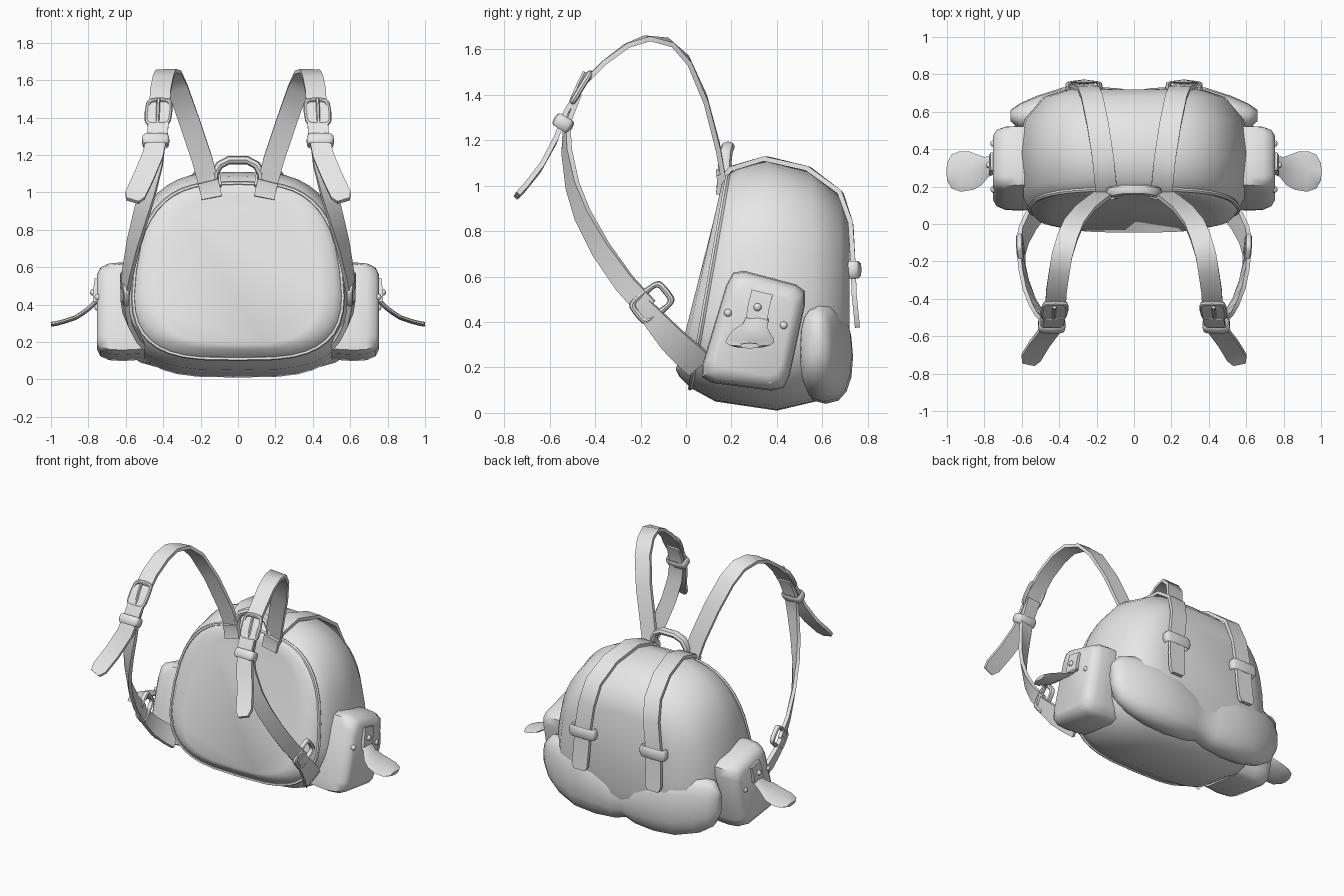
import bpy, bmesh, math
from mathutils import Vector, Matrix

if "Cube" in bpy.data.objects:
    bpy.data.objects.remove(bpy.data.objects["Cube"])

grey = bpy.data.materials.new("plain grey")
grey.use_nodes = True
grey.diffuse_color = (0.8, 0.8, 0.8, 1)
grey.node_tree.nodes["Principled BSDF"].inputs["Base Color"].default_value = (0.8, 0.8, 0.8, 1)

X, Y, Z = Vector((1, 0, 0)), Vector((0, 1, 0)), Vector((0, 0, 1))


def finish(name, bm, mirror, angle=40):
    bmesh.ops.recalc_face_normals(bm, faces=bm.faces)
    mesh = bpy.data.meshes.new(name)
    bm.to_mesh(mesh)
    bm.free()
    mesh.materials.append(grey)
    ob = bpy.data.objects.new(name, mesh)
    bpy.context.collection.objects.link(ob)
    bpy.ops.object.select_all(action='DESELECT')
    ob.select_set(True)
    bpy.context.view_layer.objects.active = ob
    bpy.ops.object.shade_smooth_by_angle(angle=math.radians(angle))
    if mirror:
        ob.modifiers.new("Mirror", 'MIRROR').use_mirror_merge = False
    return ob


def loft(name, rings, mirror=True, closed=False, angle=40):
    """Skin a list of equal point rings, capping open ends."""
    bm = bmesh.new()
    vs = [[bm.verts.new(p) for p in ring] for ring in rings]
    n = len(vs[0])
    for i in range(len(vs) if closed else len(vs) - 1):
        a, b = vs[i], vs[(i + 1) % len(vs)]
        for j in range(n):
            k = (j + 1) % n
            bm.faces.new((a[j], a[k], b[k], b[j]))
    if not closed:
        bm.faces.new(vs[0])
        bm.faces.new(vs[-1])
    return finish(name, bm, mirror, angle)


def sweep(name, pts, w0, w1, widths, thick, sides=4, mirror=True):
    """Sweep a flat (4) or oval cross-section along pts, turning from w0 to w1."""
    pts = [Vector(p) for p in pts]
    last = len(pts) - 1
    rings = []
    for i, p in enumerate(pts):
        t = (pts[min(i + 1, last)] - pts[max(i - 1, 0)]).normalized()
        w = w0.lerp(w1, i / last)
        w = (w - t * w.dot(t)).normalized()
        n = t.cross(w)
        hw = widths[min(i, len(widths) - 1)] / 2
        if sides == 4:
            corners = [(1, 1), (-1, 1), (-1, -1), (1, -1)]
        else:
            corners = [(math.cos(a * math.tau / sides), math.sin(a * math.tau / sides)) for a in range(sides)]
        rings.append([p + w * hw * a + n * thick / 2 * b for a, b in corners])
    return loft(name, rings, mirror)


def power(c, n):
    return math.copysign(abs(c) ** (2 / n), c)


def frame(name, centre, u, v, hu, hv, r, rn, steps=20):
    """Rounded rectangular loop: r is the radial and rn the axial thickness."""
    c, u, v = Vector(centre), u.normalized(), v.normalized()
    n = u.cross(v)
    rings = []
    for i in range(steps):
        a = math.tau * i / steps
        d = u * power(math.cos(a), 5) * hu + v * power(math.sin(a), 5) * hv
        out = d.normalized()
        rings.append([c + d + out * r * math.cos(b * math.tau / 8) + n * rn * math.sin(b * math.tau / 8)
                      for b in range(8)])
    return loft(name, rings, closed=True)


# Main bag: sections from front panel to back
def section(yb, yt, zb, zt, wb, wt, grow=0.0, steps=40):
    ring = []
    for i in range(steps):
        a = math.tau * i / steps
        u, v = power(math.cos(a), 3.4), power(math.sin(a), 3)
        h = (v + 1) / 2
        w = wt + (wb - wt) * (1 - h * h) + grow
        ring.append(Vector((u * w, yb + (yt - yb) * h, zb - grow + (zt - zb + 2 * grow) * h)))
    return ring


rim = (0.02, 0.185, 0.11, 1.05, 0.58, 0.46)
bag = [(-0.045, 0.155, 0.19, 0.98, 0.45, 0.34), (-0.03, 0.16, 0.16, 1.02, 0.54, 0.42), rim,
       (0.13, 0.24, 0.05, 1.085, 0.63, 0.48), (0.4, 0.36, 0.01, 1.11, 0.64, 0.50),
       (0.57, 0.55, 0.05, 1.06, 0.61, 0.47), (0.68, 0.68, 0.15, 0.95, 0.50, 0.40),
       (0.72, 0.72, 0.25, 0.82, 0.37, 0.33)]
loft("bag_body", [section(*s) for s in bag], mirror=False, angle=50)

# Piping around the front panel
path = section(*rim)
mid = sum(path, Vector()) / len(path)
loft("front_piping", [[p + (p - mid).normalized() * 0.012 * math.cos(b * math.tau / 6)
                       + Y * 0.012 * math.sin(b * math.tau / 6) for b in range(6)] for p in path],
     mirror=False, closed=True)

# Two-lobed pouch across the lower back: x, y centre, y half, z bottom, z top
half = [(0, 0.60, 0.11, 0.07, 0.36), (0.08, 0.61, 0.115, 0.05, 0.39), (0.22, 0.615, 0.12, 0.04, 0.45),
        (0.38, 0.61, 0.12, 0.05, 0.48), (0.52, 0.59, 0.095, 0.09, 0.48), (0.61, 0.575, 0.07, 0.15, 0.46),
        (0.66, 0.58, 0.03, 0.24, 0.40)]
stations = [(-s[0],) + s[1:] for s in half[:0:-1]] + half
loft("lower_back_pouch", [[(x, yc + yh * power(math.cos(a * math.tau / 16), 2.5),
                            (zb + zt) / 2 + (zt - zb) / 2 * power(math.sin(a * math.tau / 16), 2.3))
                           for a in range(16)] for x, yc, yh, zb, zt in stations], mirror=False, angle=60)

# Side pockets: rounded four-cornered outline, shrinking outward
corners = [Vector((0, y, z)) for y, z in ((0.05, 0.14), (0.44, 0.09), (0.54, 0.55), (0.20, 0.64))]
centre = sum(corners, Vector()) / 4
outline = []
for i, c in enumerate(corners):
    prev, nxt = corners[i - 1], corners[(i + 1) % 4]
    outline += [c.lerp(prev, 0.16), c.lerp(prev, 0.04).lerp(nxt, 0.04), c.lerp(nxt, 0.16)]
loft("side_pockets", [[centre + (p - centre) * s + X * x for p in outline]
                      for x, s in ((0.5, 0.97), (0.62, 1), (0.69, 0.98), (0.735, 0.9), (0.755, 0.75))], angle=50)

# Rivets on the pockets
bm = bmesh.new()
for x, y, z in ((0.75, 0.185, 0.44), (0.75, 0.43, 0.385), (0.725, 0.125, 0.205), (0.725, 0.37, 0.14),
                (0.775, 0.315, 0.465)):
    bmesh.ops.create_uvsphere(bm, u_segments=10, v_segments=6, radius=0.018,
                              matrix=Matrix.Translation((x, y, z)))
finish("pocket_rivets", bm, True)

# Pocket tab and the tongue that flares out from it
sweep("pocket_tabs", [(0.757, 0.335, 0.53), (0.765, 0.32, 0.47), (0.765, 0.31, 0.41)], Y, Y, [0.095], 0.02)
sweep("pocket_tongues", [(0.755, 0.315, 0.42), (0.79, 0.305, 0.385), (0.83, 0.29, 0.355), (0.87, 0.285, 0.33),
                         (0.93, 0.28, 0.31), (0.975, 0.28, 0.298), (1.0, 0.28, 0.295)],
      Y, Y, [0.10, 0.11, 0.17, 0.205, 0.215, 0.18, 0.09], 0.025, sides=8)

# Shoulder straps: arch with hanging tail, then the lower run
sweep("shoulder_strap_tops", [(0.14, 0.175, 0.98), (0.19, 0.14, 1.17), (0.26, 0.085, 1.38), (0.32, 0.01, 1.55),
                              (0.355, -0.07, 1.63), (0.385, -0.17, 1.648), (0.40, -0.26, 1.615),
                              (0.415, -0.36, 1.54), (0.42, -0.45, 1.45), (0.43, -0.53, 1.32),
                              (0.455, -0.575, 1.2), (0.505, -0.64, 1.08), (0.55, -0.715, 0.985),
                              (0.565, -0.745, 0.955)],
      Vector((1, 0, -0.15)), Vector((1, 0, 0.1)), [0.11] * 13 + [0.07], 0.022)
side_w = Vector((0.25, 0.78, 0.6))
sweep("shoulder_strap_bottoms", [(0.425, -0.47, 1.4), (0.435, -0.525, 1.27), (0.45, -0.525, 1.15),
                                 (0.485, -0.5, 1.0), (0.52, -0.455, 0.87), (0.56, -0.375, 0.72),
                                 (0.59, -0.27, 0.57), (0.605, -0.17, 0.46)],
      X, side_w, [0.095], 0.022)
sweep("strap_anchors", [(0.605, -0.19, 0.47), (0.605, -0.13, 0.40), (0.59, -0.06, 0.32), (0.55, 0.02, 0.245),
                        (0.52, 0.06, 0.21)], side_w, side_w, [0.08, 0.1, 0.12, 0.13], 0.025)
sweep("strap_roots", [(0.14, 0.15, 0.97), (0.15, 0.155, 1.02), (0.16, 0.15, 1.06)], X, X, [0.11], 0.035)

# Strap buckles and keepers
tilt = Vector((0.08, -0.52, -0.85))
frame("shoulder_buckles", (0.425, -0.462, 1.43), X, tilt, 0.06, 0.075, 0.014, 0.014)
sweep("buckle_prongs", [(0.425, -0.445, 1.50), (0.428, -0.475, 1.44), (0.43, -0.505, 1.37)],
      X, X, [0.02], 0.02, sides=6)
frame("shoulder_keepers", (0.44, -0.54, 1.275), X, Vector((0, -0.85, 0.5)), 0.062, 0.034, 0.012, 0.03)
frame("lower_buckles", (0.605, -0.15, 0.485), Vector((0, 0.62, -0.78)), Vector((0.1, 0.78, 0.62)),
      0.055, 0.08, 0.015, 0.018)

# Closing straps over the top and down the back
sweep("closing_straps", [(0.145, 0.16, 1.03), (0.15, 0.2, 1.075), (0.165, 0.35, 1.118), (0.195, 0.54, 1.072),
                         (0.225, 0.68, 0.965), (0.245, 0.725, 0.83), (0.27, 0.735, 0.65), (0.275, 0.74, 0.52),
                         (0.28, 0.752, 0.4), (0.28, 0.754, 0.375)],
      X, X, [0.115] * 9 + [0.08], 0.022)
frame("closing_buckles", (0.268, 0.733, 0.63), X, Y, 0.085, 0.026, 0.014, 0.038)

# Carry handle
sweep("carry_handle", [(-0.13, 0.17, 1.04), (-0.125, 0.17, 1.1), (-0.10, 0.175, 1.145), (-0.05, 0.185, 1.172),
                       (0.05, 0.185, 1.172), (0.10, 0.175, 1.145), (0.125, 0.17, 1.1), (0.13, 0.17, 1.04)],
      Y, Y, [0.06], 0.045, sides=8, mirror=False)
